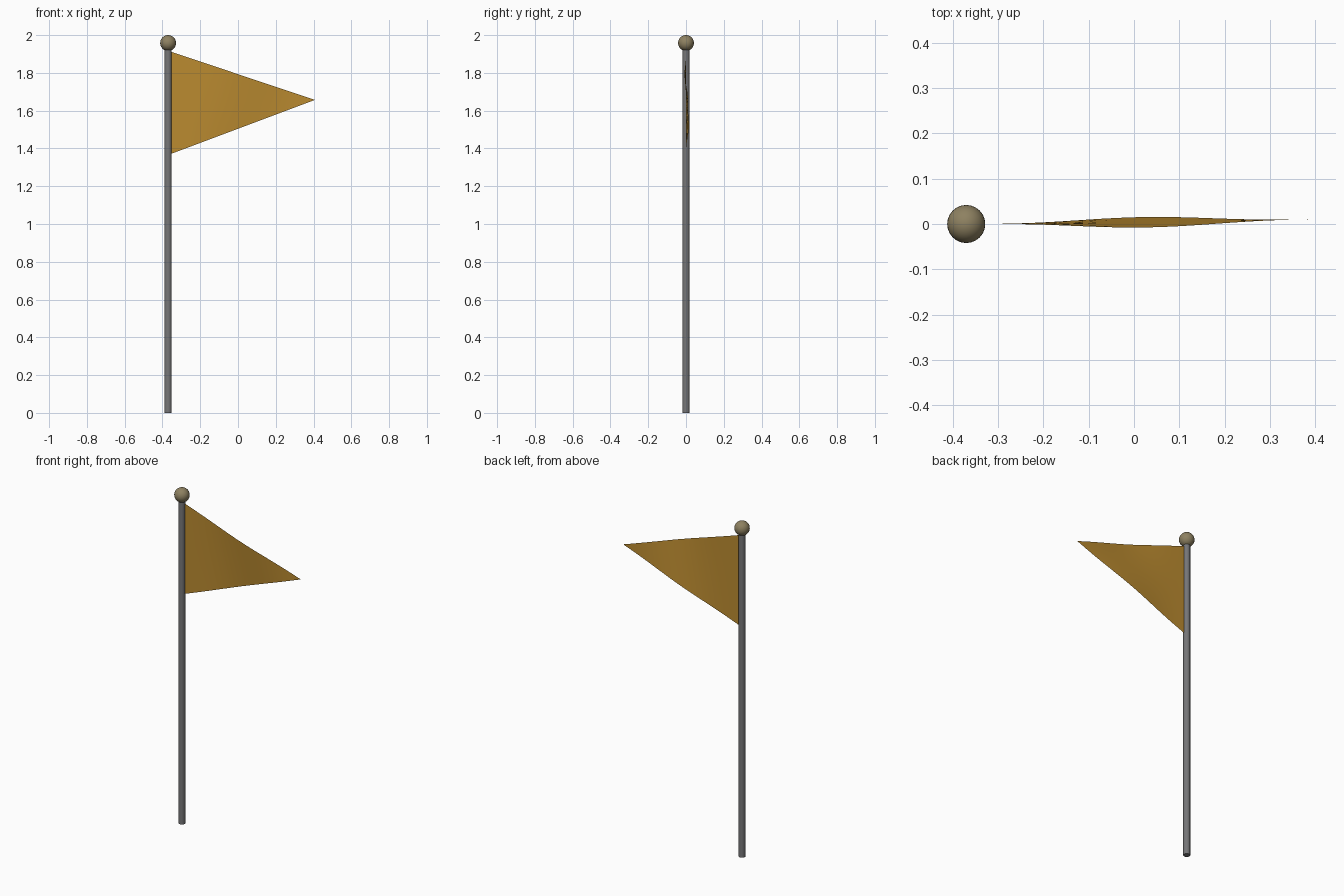
import bpy, bmesh, math

if "Cube" in bpy.data.objects:
    bpy.data.objects.remove(bpy.data.objects["Cube"])

PX = -0.37  # pole axis


def material(name, rgb):
    m = bpy.data.materials.new(name)
    m.diffuse_color = (*rgb, 1)
    m.use_nodes = True
    m.node_tree.nodes["Principled BSDF"].inputs["Base Color"].default_value = m.diffuse_color
    return m


def finish(name, mat):
    o = bpy.context.object
    o.name = name
    o.data.materials.append(mat)
    bpy.ops.object.shade_smooth_by_angle(angle=math.radians(40))


grey = material("grey metal", (0.18, 0.18, 0.185))
brass = material("dull brass", (0.27, 0.22, 0.12))
gold = material("gold cloth", (0.50, 0.26, 0.03))

# Pole
bpy.ops.mesh.primitive_cylinder_add(vertices=20, radius=0.019, depth=1.94,
                                    location=(PX, 0, 0.97))
finish("pole", grey)

# Ball on top
bpy.ops.mesh.primitive_uv_sphere_add(segments=24, ring_count=16, radius=0.042,
                                     location=(PX, 0, 1.958))
finish("finial_ball", brass)

# Pennant: a tapering sheet with a gentle twisting ripple
NU, NV = 24, 10
X0, X1, TOP, BOTTOM, TIP = -0.358, 0.407, 1.913, 1.37, 1.657
bm = bmesh.new()
cols = []
for i in range(NU):
    u = i / NU
    col = []
    for j in range(NV + 1):
        v = j / NV
        z = (BOTTOM + (TOP - BOTTOM) * v) * (1 - u) + TIP * u
        y = 0.011 * u ** 1.5 + 0.0115 * (1 - 2 * v) * math.sin(math.pi * u) ** 3
        col.append(bm.verts.new((X0 + (X1 - X0) * u, y, z)))
    cols.append(col)
tip = bm.verts.new((X1, 0.011, TIP))
for a, b in zip(cols, cols[1:]):
    for j in range(NV):
        bm.faces.new((a[j], b[j], b[j + 1], a[j + 1]))
for j in range(NV):
    bm.faces.new((cols[-1][j], tip, cols[-1][j + 1]))
mesh = bpy.data.meshes.new("pennant")
bm.to_mesh(mesh)
bm.free()
flag = bpy.data.objects.new("pennant", mesh)
bpy.context.collection.objects.link(flag)
bpy.ops.object.select_all(action='DESELECT')
flag.select_set(True)
bpy.context.view_layer.objects.active = flag
finish("pennant", gold)
